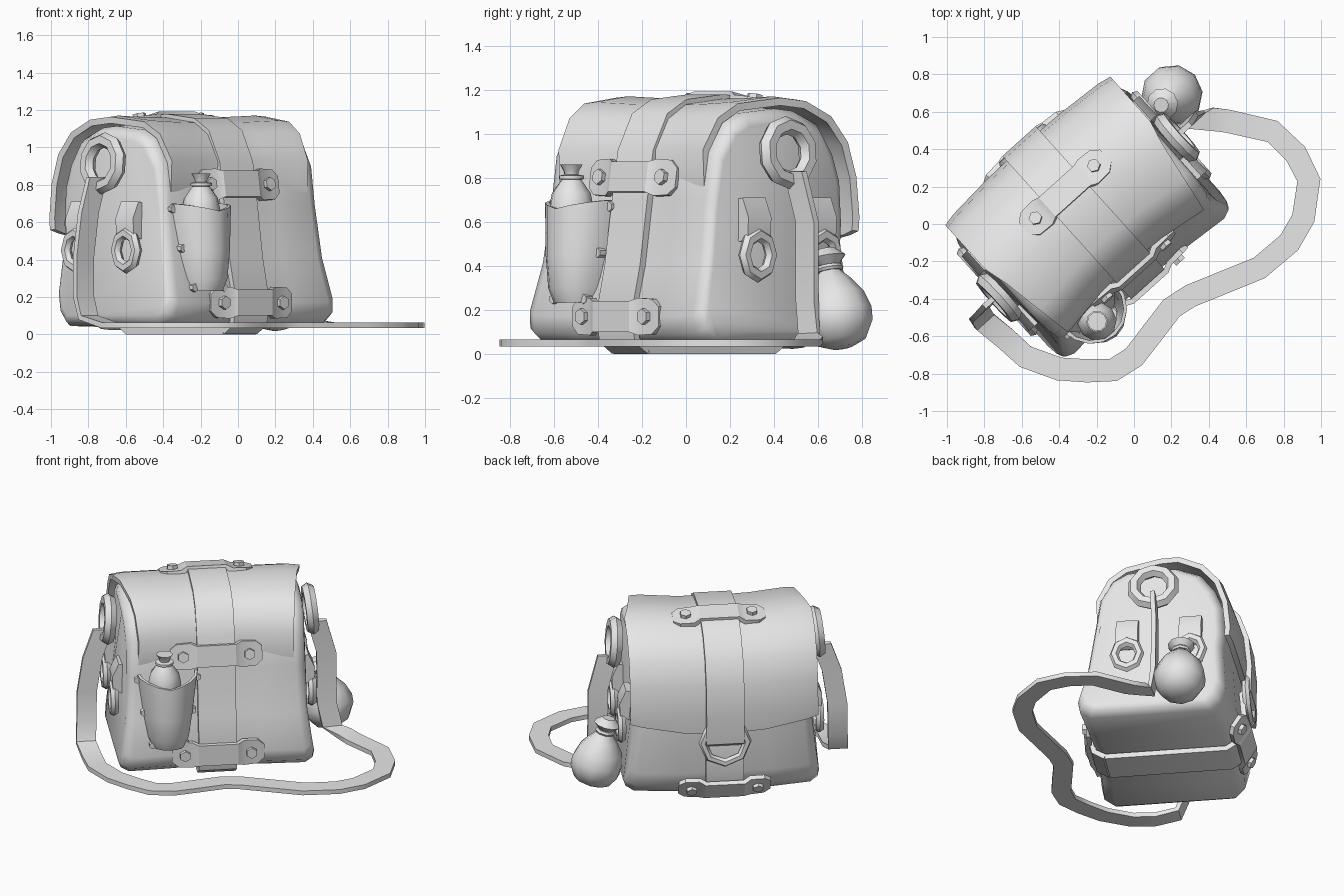
import bpy, bmesh, math
from mathutils import Matrix, Vector

if "Cube" in bpy.data.objects:
    bpy.data.objects.remove(bpy.data.objects["Cube"], do_unlink=True)

GREY = (0.8, 0.8, 0.8, 1)
mat = bpy.data.materials.new("plain_grey")
mat.use_nodes = True
mat.diffuse_color = GREY
mat.node_tree.nodes["Principled BSDF"].inputs["Base Color"].default_value = GREY

# the bag stands turned on the ground
BAG = Matrix.Translation((-0.233, 0.019, 0)) @ Matrix.Rotation(math.radians(42), 4, 'Z')


def place(x=0, y=0, z=0, rx=0, ry=0):
    return (BAG @ Matrix.Translation((x, y, z)) @ Matrix.Rotation(math.radians(ry), 4, 'Y')
            @ Matrix.Rotation(math.radians(rx), 4, 'X'))


def bend(s):
    """The bag bows backwards in the middle; s runs from -1 to 1 across it."""
    return .045 * (1 - s * s)


def finish(obj, name, matrix, angle=40, thick=0):
    obj.name = name
    obj.matrix_world = matrix
    obj.data.materials.clear()
    obj.data.materials.append(mat)
    bpy.ops.object.select_all(action='DESELECT')
    obj.select_set(True)
    bpy.context.view_layer.objects.active = obj
    if thick:
        mod = obj.modifiers.new("thickness", 'SOLIDIFY')
        mod.thickness, mod.offset = thick, 0
        bpy.ops.object.modifier_apply(modifier="thickness")
    bpy.ops.object.shade_smooth_by_angle(angle=math.radians(angle))


def loft(name, rows, matrix, closed=False, cap_start=False, cap_end=False, **kw):
    """Skin a list of equal-length rows of points."""
    bm = bmesh.new()
    grid = [[bm.verts.new(p) for p in row] for row in rows]
    n = len(grid[0])
    for a, b in zip(grid, grid[1:]):
        for i in range(n if closed else n - 1):
            j = (i + 1) % n
            bm.faces.new((a[i], a[j], b[j], b[i]))
    if cap_start:
        bm.faces.new(grid[0])
    if cap_end:
        bm.faces.new(grid[-1])
    bmesh.ops.recalc_face_normals(bm, faces=bm.faces)
    mesh = bpy.data.meshes.new(name)
    bm.to_mesh(mesh)
    bm.free()
    obj = bpy.data.objects.new(name, mesh)
    bpy.context.collection.objects.link(obj)
    finish(obj, name, matrix, **kw)


def lathe(name, profile, matrix, sides=10):
    rows = [[(r * math.cos(t), r * math.sin(t), z)
             for t in (math.tau * i / sides for i in range(sides))] for r, z in profile]
    loft(name, rows, matrix, closed=True, cap_start=True, cap_end=True)


def ring(name, matrix, major, minor, sides=8, stretch=1):
    bpy.ops.mesh.primitive_torus_add(major_segments=sides, minor_segments=6,
                                     major_radius=major, minor_radius=minor)
    finish(bpy.context.object, name, matrix @ Matrix.Diagonal((stretch, 1, 1, 1)), 50)


def bolt(name, matrix, radius, depth):
    bpy.ops.mesh.primitive_cylinder_add(vertices=6, radius=radius, depth=depth)
    finish(bpy.context.object, name, matrix, 30)


# main body: side profile (y, z) lofted across, pulled in at the ends
body = [(-.40, .04), (-.47, .09), (-.485, .17), (-.425, .4), (-.38, .7), (-.345, .92),
        (-.265, 1.05), (-.17, 1.10), (.04, 1.12), (.15, 1.11), (.30, 1.05), (.39, .93),
        (.44, .8), (.45, .6), (.44, .5), (.46, .2), (.43, .1), (.37, .04)]
rows = []
for s, k in ((-1, .88), (-.98, .94), (-.9, .99), (-.5, 1), (0, .99),
             (.5, 1), (.9, .99), (.98, .94), (1, .88)):
    rows.append([(s * (.558 + .12 * (z - .75) ** 2), .03 + (y - .03) * k + bend(s),
                  .55 + (z - .55) * k) for y, z in body])
loft("bag_body", rows, BAG, closed=True, cap_start=True, cap_end=True, angle=60)

# flap: saddle-shaped shell, narrow and flush at the front, wide down the back
flap = [(-.335, .74), (-.343, .92), (-.268, 1.055), (-.17, 1.115), (.05, 1.14), (.17, 1.125),
        (.315, 1.06), (.41, .95), (.46, .8), (.478, .62), (.473, .48)]
rows = []
for s, k in ((-1, 1.01), (-.88, 1.02), (-.45, 1.005), (0, 1), (.45, 1.005), (.88, 1.02), (1, 1.01)):
    row = []
    for y, z in flap:
        width = .59 if y > .15 else .575 - .17 * (.15 - y)
        lift = .08 * s * s if z < .5 else 0
        row.append((s * width, y * k + bend(s), .5 + (z - .5) * k + lift))
    rows.append(row)
loft("flap", rows, BAG, thick=.035, angle=50)

# wide band wrapped round the bag
band = [(-.36, .017), (-.43, .06), (-.452, .17), (-.398, .4), (-.353, .7), (-.318, .92),
        (-.235, 1.08), (-.125, 1.14), (.095, 1.162), (.225, 1.15), (.375, 1.08), (.48, .96),
        (.535, .8), (.553, .6), (.548, .43), (.505, .4), (.525, .2), (.49, .07), (.41, .017)]
band.append(band[0])
loft("band", [[(x, y, z) for y, z in band] for x in (-.12, .12)], BAG, thick=.035, angle=35)


# bolted plates that bridge the band
def plate(name, y, z, tilt):
    m = place(0, y, z, tilt)
    cols = ((-.29, .045, -.005), (-.25, .08, 0), (-.16, .085, .005), (-.12, .07, .025))
    cols = cols + tuple((-a, h, d) for a, h, d in reversed(cols))
    loft(name, [[(a, -d, -h), (a, -d, h)] for a, h, d in cols], m, thick=.03, angle=25)
    for side in (-1, 1):
        bolt(name + "_bolt", m @ Matrix.Translation((side * .21, -.02, 0))
             @ Matrix.Rotation(math.pi / 2, 4, 'X'), .036, .04)


plate("front_upper_plate", -.34, .8, -9)
plate("front_lower_plate", -.447, .17, 0)
plate("top_plate", .2, 1.14, -102)
plate("back_lower_plate", .5, .105, -212)

# buckle ring under the end of the flap band
ring("buckle_ring", place(0, .535, .425, 92), .142, .026)

# end fittings: one large strap ring and two hanging rings on tabs per side
for side, label in ((-1, "right"), (1, "left")):
    ring(label + "_strap_ring", place(side * .64, .02, .915, 0, 90 - side * 5), .125, .042, 10)
    for y in (-.15, .25):
        ring(label + "_hanging_ring", place(side * .625, y, .45, 0, 90), .081, .029, 8, 1.15)
        tab = [(.54, .7), (.6, .71), (.64, .62), (.635, .53), (.58, .51), (.54, .53)]
        loft(label + "_ring_tab", [[(side * x, y + w, z) for x, z in tab] for w in (-.07, .07)],
             BAG, closed=True, cap_start=True, cap_end=True, angle=30)

# bottle pocket: tapered half tube with studs down both edges
PX = -.31
levels = ((.24, .1, .09, -.42), (.3, .125, .13, -.405), (.45, .15, .165, -.38), (.66, .185, .195, -.34))
rows = []
for z, w, d, y in levels:
    arc = [math.pi * i / 8 for i in range(9)]
    rows.append([(PX + w * math.cos(t), y - d * math.sin(t),
                  z + (.04 * abs(math.cos(t)) if z > .6 else 0)) for t in arc])
loft("bottle_pocket", rows, BAG, cap_start=True, thick=.018, angle=45)
for z, w, d, y in (levels[0], levels[2], levels[3]):
    for side in (-1, 1):
        bolt("pocket_stud", place(PX + side * (w + .005), y - .03, z + .01, 90), .022, .04)

# bottle with a cork
lathe("bottle", [(.07, .5), (.1, .56), (.105, .66), (.09, .73), (.055, .78), (.04, .8)],
      place(PX - .025, -.425))
lathe("bottle_cork", [(.04, .79), (.058, .795), (.058, .81), (.032, .815), (.035, .83), (.052, .86)],
      place(PX - .025, -.425))

# tied pouch hanging from a ring
lathe("pouch", [(.05, 0), (.12, .03), (.16, .1), (.165, .16), (.14, .24), (.09, .31),
                (.045, .36), (.045, .38), (.085, .42), (.04, .46)], place(.805, .205, .03, 0, -14))
ring("pouch_cord", place(.716, .205, .388, 0, -14), .05, .015)

# shoulder strap: down from one ring, round on the ground and up to the other
drop = [(-.755, -.40, .84), (-.80, -.45, .65), (-.825, -.475, .42), (-.825, -.48, .2), (-.80, -.52, .09)]
ground = [(-.69, -.61), (-.58, -.71), (-.4, -.775), (-.25, -.785), (-.11, -.78), (0, -.71),
          (.085, -.6), (.2, -.45), (.3, -.385), (.67, -.235), (.83, -.1), (.905, .03),
          (.935, .235), (.865, .375), (.74, .495), (.5, .55)]
rise = [(.42, .56, .065), (.33, .56, .085), (.295, .55, .25), (.29, .55, .6), (.255, .495, .83)]
across = BAG.to_3x3() @ Vector((1, 0, 0))
path = [Vector(p) for p in drop] + [Vector((x, y, .05)) for x, y in ground] + [Vector(p) for p in rise]
rows = []
for i, p in enumerate(path):
    if i < len(drop):
        w = across
    elif i > len(path) - len(rise):
        w = -across
    else:
        t = path[i + 1] - path[i - 1]
        w = Vector((-t.y, t.x, 0)).normalized()
    rows.append([p - w * .062, p + w * .062])
loft("shoulder_strap", rows, Matrix.Identity(4), thick=.03, angle=35)
